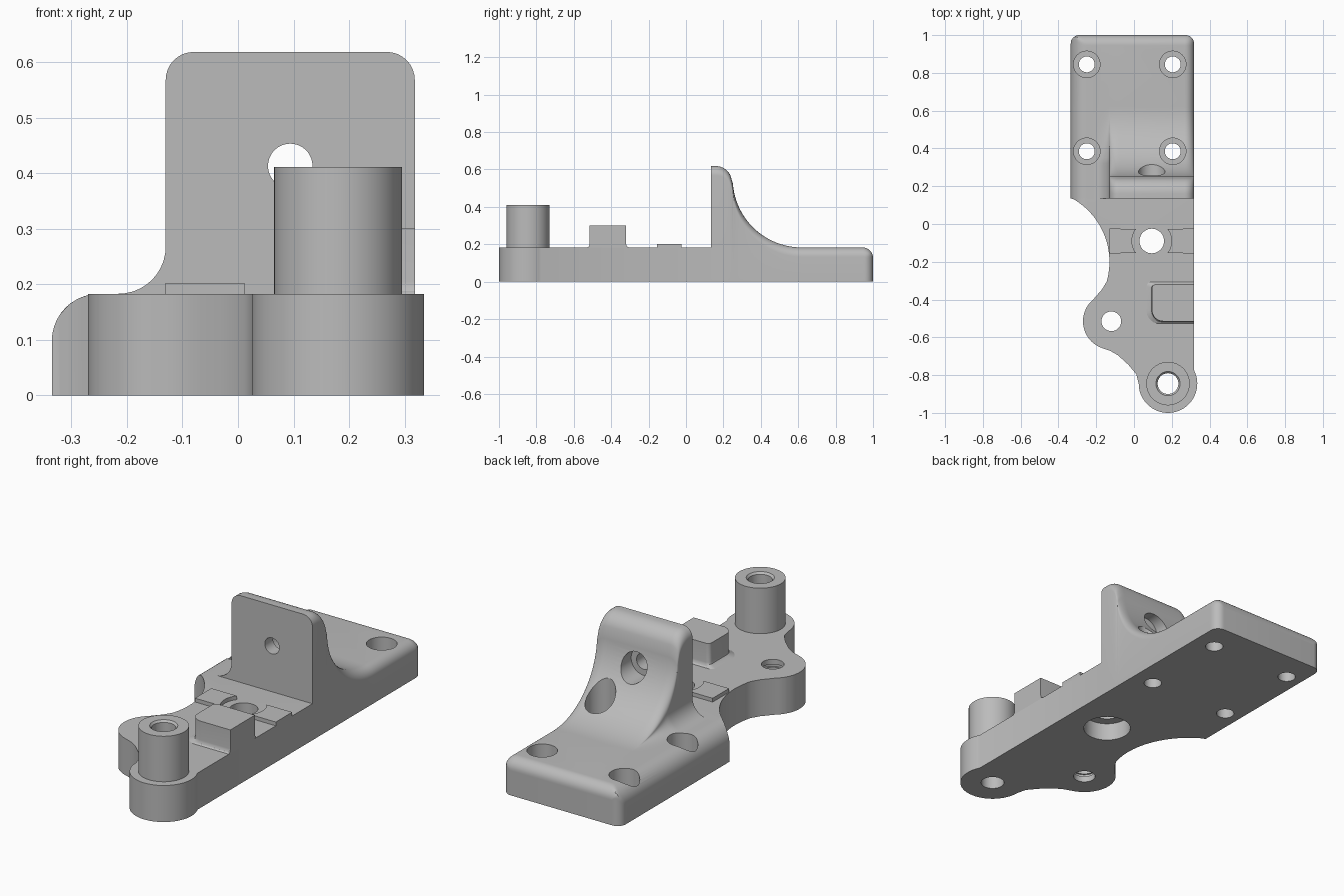
import bpy, bmesh
from math import radians, cos, sin, sqrt
from mathutils import Matrix, Vector

if "Cube" in bpy.data.objects:
    bpy.data.objects.remove(bpy.data.objects["Cube"])

GREY = bpy.data.materials.new("plain_grey")
GREY.use_nodes = True
GREY.diffuse_color = (0.5, 0.5, 0.5, 1)
GREY.node_tree.nodes["Principled BSDF"].inputs["Base Color"].default_value = (0.5, 0.5, 0.5, 1)

TOP = 0.183              # plate thickness
LEFT, RIGHT = -0.335, 0.318
WALL_Y = 0.135           # front plane of the upright
EDGE = 0.085             # rounding of the long edge
BOSS = (-0.12, -0.515)
POST = (0.18, -0.845)
CENTRE = (0.094, -0.09)


def arc(cx, cy, rx, a0, a1, n=12, ry=None):
    ry = ry or rx
    angles = [radians(a0 + (a1 - a0) * i / n) for i in range(n + 1)]
    return [(cx + rx * cos(a), cy + ry * sin(a)) for a in angles]


def finish(bm, name):
    bmesh.ops.remove_doubles(bm, verts=bm.verts, dist=1e-5)
    bmesh.ops.recalc_face_normals(bm, faces=bm.faces)
    mesh = bpy.data.meshes.new(name)
    bm.to_mesh(mesh)
    bm.free()
    mesh.materials.append(GREY)
    obj = bpy.data.objects.new(name, mesh)
    bpy.context.collection.objects.link(obj)
    return obj


def loft(rings):
    """Closed solid through rings with equal point counts."""
    bm = bmesh.new()
    loops = [[bm.verts.new(p) for p in ring] for ring in rings]
    for a, b in zip(loops, loops[1:]):
        for i in range(len(a)):
            j = (i + 1) % len(a)
            bm.faces.new((a[i], a[j], b[j], b[i]))
    bm.faces.new(loops[0])
    bm.faces.new(loops[-1])
    return bm


def prism(outline, z0, z1):
    return loft([[(x, y, z) for x, y in outline] for z in (z0, z1)])


def cylinder(name, x, y, r, z0, z1, r_top=None):
    bm = bmesh.new()
    bmesh.ops.create_cone(bm, cap_ends=True, segments=64, radius1=r,
                          radius2=r_top or r, depth=z1 - z0,
                          matrix=Matrix.Translation((x, y, (z0 + z1) / 2)))
    return finish(bm, name)


def activate(obj):
    bpy.ops.object.select_all(action='DESELECT')
    obj.select_set(True)
    bpy.context.view_layer.objects.active = obj


def cut(obj, cutter):
    cutter.hide_render = True
    mod = obj.modifiers.new("cut", 'BOOLEAN')
    mod.operation, mod.solver, mod.object = 'DIFFERENCE', 'EXACT', cutter
    activate(obj)
    bpy.ops.object.modifier_apply(modifier=mod.name)
    bpy.data.objects.remove(cutter)


def drill(obj, x, y, r, z0, z1, r_top=None):
    cut(obj, cylinder("cutter", x, y, r, z0, z1, r_top))


# Base plate: straight right side, two round ends and a scooped left side
outline = [(RIGHT, WALL_Y)]
outline += arc(*POST, 0.155, 27, -180, 40)
outline += [(0.012, -0.795), (-0.03, -0.745), (-0.085, -0.695), (-0.125, -0.672)]
outline += arc(*BOSS, 0.15, 250, 130, 24)
outline += [(-0.17, -0.347)]
outline += arc(-0.514, -0.2, 0.384, -16, 60, 24)
outline += [(LEFT, WALL_Y)]
bm = prism(outline, 0, TOP)
for x in (-0.32, -0.305, -0.29, -0.27, LEFT + EDGE):
    bmesh.ops.bisect_plane(bm, geom=bm.verts[:] + bm.edges[:] + bm.faces[:],
                           plane_co=(x, 0, 0), plane_no=(1, 0, 0))
for v in bm.verts:      # carry the rounded long edge onto the plate corner
    dx = v.co.x - (LEFT + EDGE)
    if v.co.z > 0.1 and v.co.y > 0 and dx < 0:
        v.co.z = TOP - EDGE + sqrt(max(0, EDGE ** 2 - dx ** 2))
plate = finish(bm, "base_plate")
drill(plate, *BOSS, 0.052, -0.1, 0.3)
for i in range(4):      # thread grooves
    z = 0.03 + 0.038 * i
    drill(plate, *BOSS, 0.06, z, z + 0.014)
drill(plate, *POST, 0.055, -0.1, 0.3)
drill(plate, *CENTRE, 0.065, -0.1, 0.3)
drill(plate, *CENTRE, 0.112, -0.1, 0.09)


# Rear bracket: cross-sections along y following a sweeping height profile
def section(y, h):
    rise = max(0, h - TOP)
    k = min(1, rise / 0.135)
    pts = [(LEFT, 0)] + arc(LEFT + EDGE, TOP - EDGE, EDGE, 180, 90, 10)
    pts += [(x, TOP + k * z) for x, z in arc(-0.215, EDGE, EDGE, -90, 0, 10)]
    pts += [(x, h + k * z) for x, z in arc(-0.08, -0.05, 0.05, 180, 90, 8)]
    pts += arc(RIGHT - 0.05, h - 0.05, 0.05, 90, 0, 8) + [(RIGHT, 0)]
    t = min(1, max(0, (y - 0.955) / 0.045))
    inset = 0.045 * (1 - sqrt(1 - t * t))
    return [(min(max(x, LEFT + inset), RIGHT - inset), y, min(z, h)) for x, z in pts]


profile = [(WALL_Y, 0.618)]
profile += arc(0.16, 0.533, 0.085, 90, 10, 10)
profile += arc(0.62, 0.55, 0.37, 184, 270, 24, 0.367)
profile += arc(0.945, 0.128, 0.055, 90, 0, 10)
bracket = finish(loft([section(y, h) for y, h in profile]), "rear_bracket")
for x in (-0.25, 0.205):
    for y in (0.385, 0.845):
        drill(bracket, x, y, 0.042, -0.1, 0.9)
        drill(bracket, x, y, 0.07, 0.09, 0.9)
for r, y0 in ((0.04, 0.05), (0.07, 0.2)):   # stepped hole through the upright
    hole = cylinder("cutter", 0, 0, r, 0, 0.7)
    hole.data.transform(Matrix.Translation((0.094, y0, 0.413))
                        @ Matrix.Rotation(radians(-90), 4, 'X'))
    cut(bracket, hole)

# Hollow post
post = cylinder("post", *POST, 0.115, TOP - 0.01, 0.411)
drill(post, *POST, 0.055, 0, 0.6)
drill(post, *POST, 0.054, 0.4, 0.412, 0.065)

# Stop block with a small flare at its foot
foot = [(RIGHT, -0.32)] + arc(0.115, -0.34, 0.02, 90, 180, 6)
foot += arc(0.155, -0.455, 0.06, 180, 270, 10) + [(RIGHT, -0.515)]
pivot = Vector((RIGHT, -0.418))
rings = []
for z, s in ((TOP - 0.005, 1.16), (TOP + 0.001, 1.12), (0.188, 1.05), (0.196, 1.01), (0.205, 1), (0.3, 1)):
    rings.append([(*(pivot + (Vector(p) - pivot) * s), z) for p in foot])
stop = finish(loft(rings), "stop_block")

# Pair of thin pads hugging the centre hole
pads = []
for side, name in ((-1, "left_pad"), (1, "right_pad")):
    shape = arc(0, 0, 0.105, -38, 38, 12) + [(0.224, 0.065), (0.224, -0.065)]
    shape = [(CENTRE[0] + side * x, CENTRE[1] + y) for x, y in shape]
    pads.append(finish(prism(shape, TOP - 0.005, 0.202), name))

for obj in [plate, bracket, post, stop] + pads:
    activate(obj)
    bpy.ops.object.shade_smooth_by_angle(angle=radians(30))
